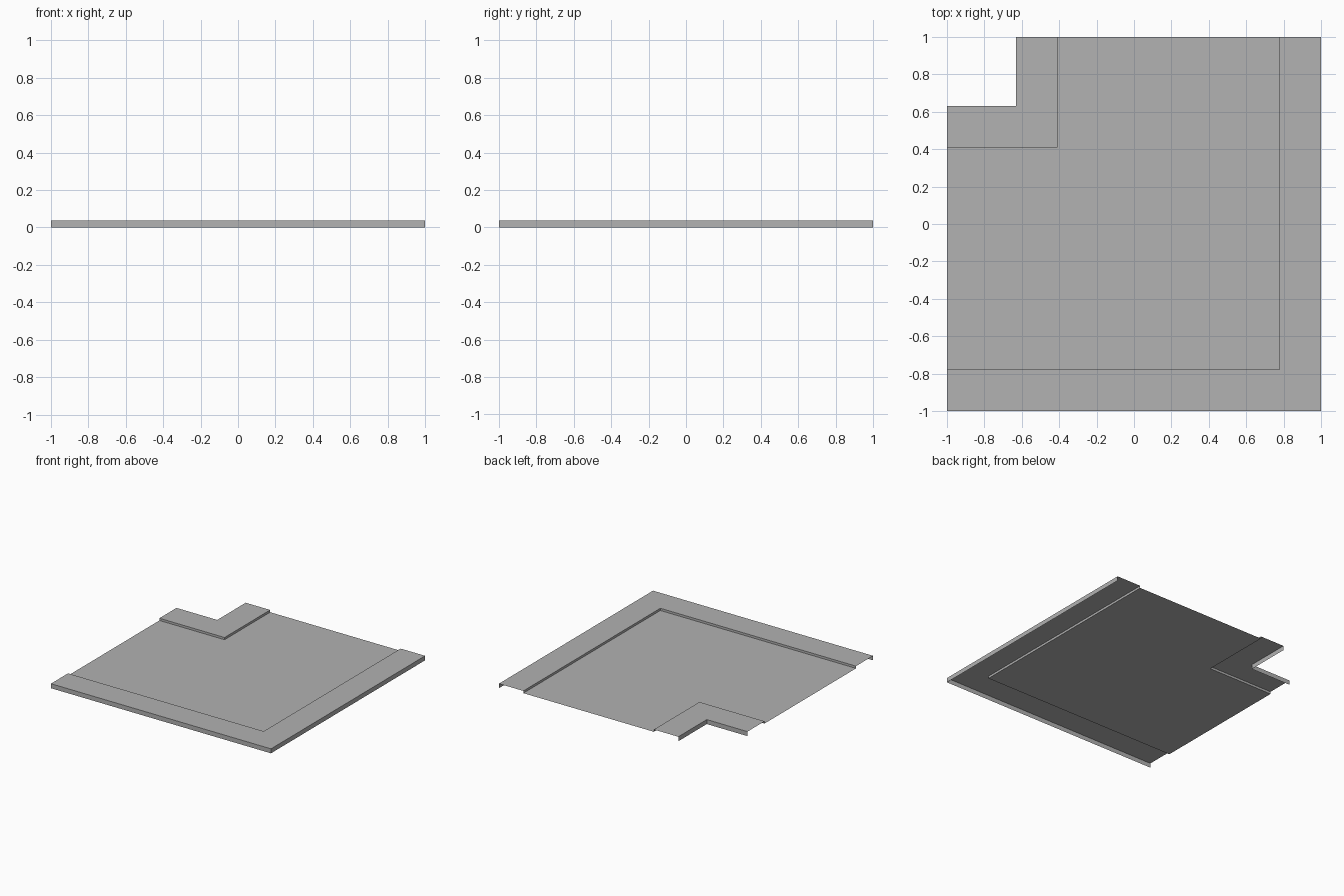
import bpy
import bmesh

default_cube = bpy.data.objects.get("Cube")
if default_cube:
    bpy.data.objects.remove(default_cube, do_unlink=True)

GREY = (0.445, 0.445, 0.445, 1.0)
grey = bpy.data.materials.new("plain grey")
grey.use_nodes = True
grey.diffuse_color = GREY
grey.node_tree.nodes["Principled BSDF"].inputs["Base Color"].default_value = GREY

# Main sizes: kerb offsets from the centre, and heights
OUTER, OUTER_KERB = 1.0, 0.778
NOTCH_KERB, NOTCH = -0.408, -0.63
TOP, ROAD = 0.037, 0.0185


def sweep_corner(name, profile):
    """Sweep (offset, height) points round a right-angled corner, open underneath."""
    bm = bmesh.new()
    rows = []
    for c, z in profile:
        path = [(-1, -c, z), (c, -c, z), (c, 1, z)]
        rows.append([bm.verts.new(p) for p in path])
    for a, b in zip(rows, rows[1:]):
        for i in range(2):
            bm.faces.new((a[i], b[i], b[i + 1], a[i + 1]))
    mesh = bpy.data.meshes.new(name)
    bm.to_mesh(mesh)
    bm.free()
    mesh.materials.append(grey)
    obj = bpy.data.objects.new(name, mesh)
    bpy.context.collection.objects.link(obj)
    return obj


# Sunken road surface turning the corner
sweep_corner("road_surface", [(NOTCH_KERB, ROAD), (OUTER_KERB, ROAD)])

# Raised pavement along the outside of the bend, with kerb and outer skirt
sweep_corner("outer_pavement", [(OUTER_KERB, ROAD), (OUTER_KERB, TOP),
                                (OUTER, TOP), (OUTER, 0)])

# Raised pavement round the inside notch, with skirt and kerb
sweep_corner("inner_pavement", [(NOTCH, 0), (NOTCH, TOP),
                                (NOTCH_KERB, TOP), (NOTCH_KERB, ROAD)])
